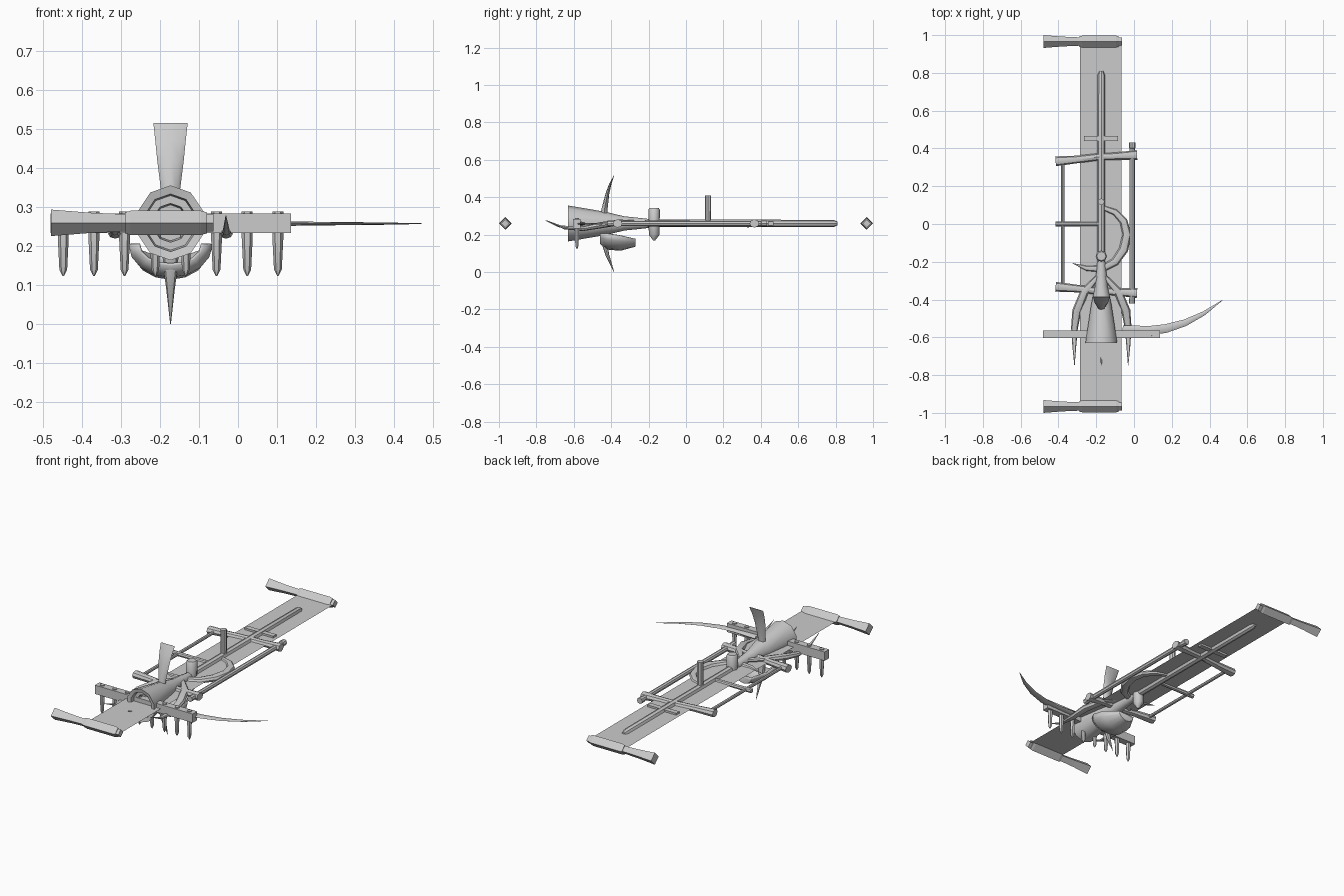
import bpy, bmesh, math
from mathutils import Vector

if "Cube" in bpy.data.objects:
    bpy.data.objects.remove(bpy.data.objects["Cube"])

AX, AZ = -0.173, 0.26      # main axis


def finish(name, bm, smooth=False):
    bmesh.ops.recalc_face_normals(bm, faces=bm.faces[:])
    me = bpy.data.meshes.new(name)
    bm.to_mesh(me)
    bm.free()
    ob = bpy.data.objects.new(name, me)
    bpy.context.collection.objects.link(ob)
    if smooth:
        bpy.ops.object.select_all(action='DESELECT')
        ob.select_set(True)
        bpy.context.view_layer.objects.active = ob
        bpy.ops.object.shade_smooth_by_angle(angle=math.radians(40))
    return ob


def skin(bm, rings, closed=True):
    n = len(rings[0])
    for a, b in zip(rings, rings[1:]):
        for i in range(n if closed else n - 1):
            j = (i + 1) % n
            bm.faces.new((a[i], a[j], b[j], b[i]))


def tube(name, pts, sides=8, phase=0.0, smooth=True):
    """Sweep through points (x, y, z, side radius, up radius)."""
    bm = bmesh.new()
    P = [Vector(p[:3]) for p in pts]
    rings = []
    for k, p in enumerate(pts):
        t = (P[min(k + 1, len(P) - 1)] - P[max(k - 1, 0)]).normalized()
        up = Vector((0, 1, 0)) if abs(t.z) > 0.8 else Vector((0, 0, 1))
        s = t.cross(up).normalized()
        u = s.cross(t)
        rings.append([bm.verts.new(P[k] + s * p[3] * math.cos(a) + u * p[4] * math.sin(a))
                      for a in (phase + i * math.tau / sides for i in range(sides))])
    skin(bm, rings)
    bm.faces.new(rings[0][::-1])
    bm.faces.new(rings[-1])
    return finish(name, bm, smooth)


def lathe_y(name, prof, sides=10):
    """Revolve (y, radius) around the main axis."""
    bm = bmesh.new()
    rings = [[bm.verts.new((AX + r * .92 * math.sin(i * math.tau / sides), y,
                            AZ + r * math.cos(i * math.tau / sides))) for i in range(sides)]
             for y, r in prof]
    skin(bm, rings)
    return finish(name, bm, True)


# flat sheet stretched between the two rollers
bm = bmesh.new()
bm.faces.new([bm.verts.new(c) for c in ((-.285, -.95, AZ), (-.065, -.95, AZ),
                                        (-.065, .95, AZ), (-.285, .95, AZ))])
finish("sheet", bm)

# rollers with flared handles and end caps
for nm, y in (("front", -.966), ("rear", .966)):
    tube(nm + "_roller", [(-.29, y, AZ, .027, .027), (-.275, y, AZ, .031, .031),
                          (-.095, y, AZ, .031, .031), (-.08, y, AZ, .027, .027)], 4, 0, False)
    tube(nm + "_roller_handle", [(-.48, y, AZ, .034, .034), (-.38, y, AZ, .026, .026),
                                 (-.285, y, AZ, .022, .022)], 4, 0, False)
    tube(nm + "_roller_cap", [(-.085, y, AZ, .022, .022), (-.063, y, AZ, .022, .022)], 4, 0, False)

# central shaft, collar, upright peg and rear crosspiece
tube("shaft", [(AX, -.25, AZ, .02, .02), (AX, .4, AZ, .02, .02), (AX, .79, AZ, .019, .019),
               (AX, .81, AZ, .010, .010)])
tube("collar", [(AX, -.17, .17, .006, .006), (AX, -.17, .20, .029, .029),
                (AX, -.17, .335, .030, .030), (AX, -.17, .342, .024, .024)])
tube("upright_peg", [(AX, .118, .25, .016, .016), (AX, .118, .41, .017, .017)])
tube("rear_crosspiece", [(-.265, .453, AZ, .020, .015), (-.085, .453, AZ, .020, .015)], 4, math.pi / 4)
bpy.data.objects["rear_crosspiece"].scale = (1, 1, 1)

# side frame: two bent crossbars, two rods, a middle peg
for nm, s in (("front", -1), ("rear", 1)):
    tube(nm + "_crossbar", [(-.415, s * .332, AZ, .026, .022), (-.30, s * .342, AZ, .020, .018),
                            (-.19, s * .355, AZ, .019, .017), (-.10, s * .359, AZ, .019, .017),
                            (.016, s * .366, AZ, .026, .022)])
tube("left_rod", [(-.378, -.335, AZ, .009, .009), (-.378, .335, AZ, .009, .009)])
tube("right_rod", [(-.01, -.42, AZ, .016, .016), (-.01, -.36, AZ, .014, .014), (-.01, .40, AZ, .014, .014),
                   (-.01, .403, AZ, .017, .017), (-.01, .432, AZ, .017, .017)])
tube("middle_peg", [(-.415, 0, AZ, .013, .013), (AX, 0, AZ, .011, .011)])

# flaring head with stepped open mouth
lathe_y("flared_head", [(-.20, .024), (-.27, .032), (-.33, .038), (-.43, .062), (-.63, .096),
                        (-.625, .074), (-.60, .070), (-.60, .050), (-.57, .046),
                        (-.57, .028), (-.54, .024), (-.54, .001)])

# horns curling forward on both sides, and the tongue
for nm, s in (("left", -1), ("right", 1)):
    tube(nm + "_horn", [(AX + s * d, y, z, r, r * .7) for d, y, z, r in (
        (.02, -.28, .270, .012), (.09, -.36, .265, .022), (.130, -.46, .25, .024),
        (.142, -.55, .232, .018), (.143, -.65, .235, .010), (.142, -.75, .278, .001))])
tube("tongue", [(AX, -.56, .235, .014, .008), (AX, -.68, .245, .009, .006), (AX, -.75, .275, .001, .001)], 6)

# upper fin blade and lower spike
tube("upper_fin", [(AX, -.44, .29, .018, .020), (AX, -.435, .34, .024, .016), (AX, -.42, .42, .034, .010),
                   (AX, -.405, .47, .039, .006), (AX, -.385, .516, .044, .001)])
tube("lower_spike", [(AX, -.44, .21, .022, .020), (AX, -.435, .15, .019, .015), (AX, -.42, .09, .011, .010),
                     (AX, -.385, .001, .001, .001)])

# curved jaw bowl under the head
bm = bmesh.new()
rings = []
for y, w, rim, low in ((-.46, .085, .205, .150), (-.42, .108, .205, .120),
                       (-.35, .100, .195, .114), (-.27, .050, .178, .136)):
    rings.append([bm.verts.new((AX - w * math.cos(a), y, rim - (rim - low) * math.sin(a)))
                  for a in (math.pi * i / 8 for i in range(9))])
skin(bm, rings, False)
bm.faces.new([r for r in rings[-1]])
jaw = finish("jaw_bowl", bm, True)
mod = jaw.modifiers.new("thickness", 'SOLIDIFY')
mod.thickness = .008

# curled hook beside the shaft, ending in a claw
tube("curled_hook", [(x, y, AZ, r, r * .7) for x, y, r in (
    (-.16, .085, .012), (-.10, .062, .017), (-.055, .015, .021), (-.038, -.055, .024),
    (-.055, -.135, .025), (-.10, -.20, .022), (-.17, -.238, .019), (-.25, -.235, .013),
    (-.325, -.208, .001))])

# long thin curved blade
tube("long_blade", [(x, y, .258, w, h) for x, y, w, h in (
    (-.06, -.56, .024, .012), (.08, -.565, .025, .007), (.17, -.553, .023, .005),
    (.27, -.523, .018, .004), (.37, -.473, .011, .003), (.47, -.402, .001, .001))])

# yoke bar with a row of hanging teeth
bm = bmesh.new()
bmesh.ops.create_cube(bm, size=1)
bmesh.ops.scale(bm, vec=(.617, .040, .050), verts=bm.verts[:])
bmesh.ops.translate(bm, vec=(-.172, -.583, .259), verts=bm.verts[:])
finish("tooth_bar", bm)
for i in range(8):
    x = -.448 + i * .0786
    tube("tooth_%d" % (i + 1), [(x, -.583, .289, .014, .012), (x, -.583, .22, .014, .013),
                                (x, -.583, .14, .010, .010), (x, -.583, .124, .002, .002)], 6)
